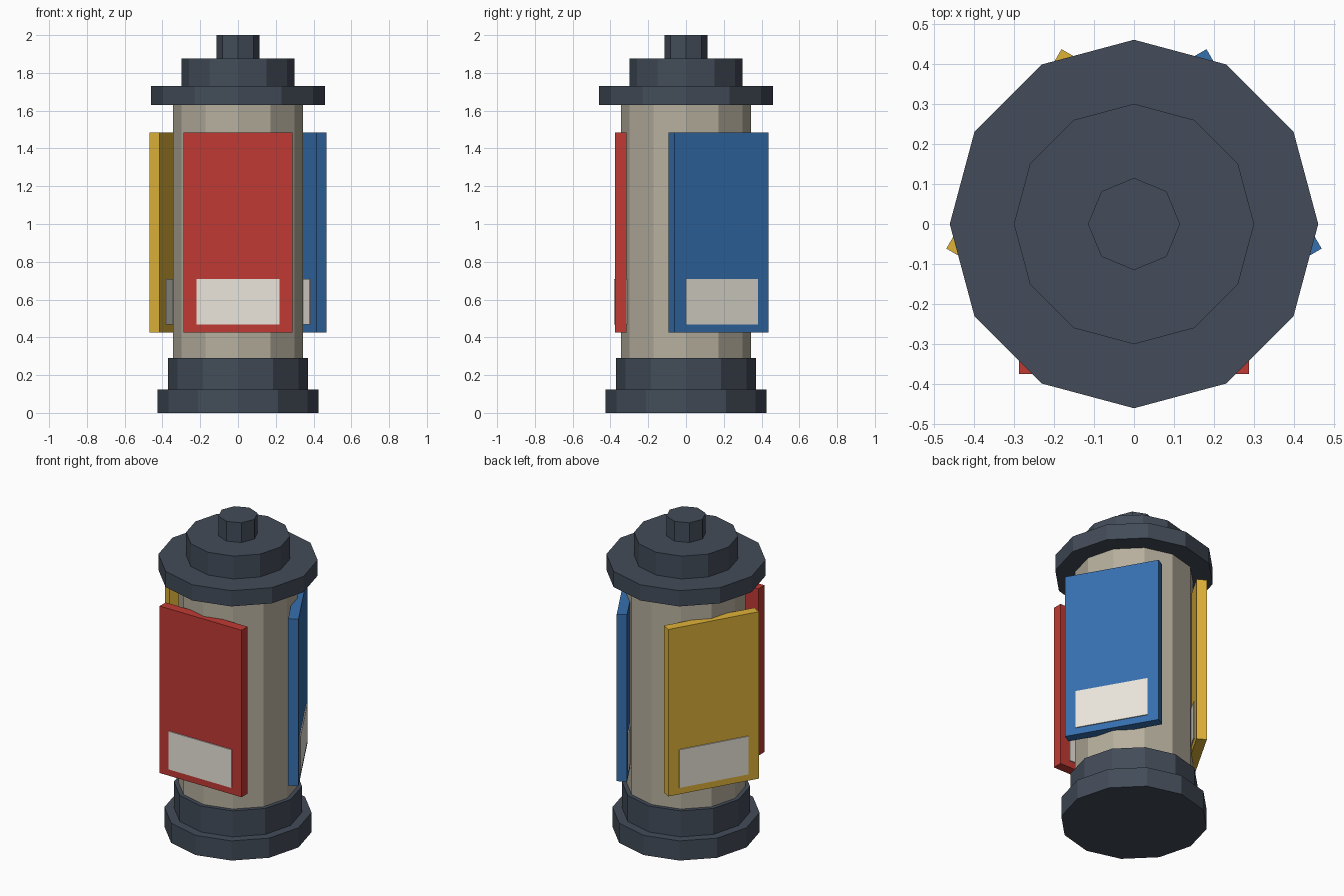
import bpy
from math import radians
from mathutils import Matrix

if "Cube" in bpy.data.objects:
    bpy.data.objects.remove(bpy.data.objects["Cube"])


def material(name, rgb):
    mat = bpy.data.materials.new(name)
    mat.diffuse_color = (*rgb, 1)
    mat.use_nodes = True
    mat.node_tree.nodes["Principled BSDF"].inputs["Base Color"].default_value = mat.diffuse_color
    return mat


dark = material("dark_metal", (0.056, 0.072, 0.10))
stone = material("stone", (0.47, 0.43, 0.34))
paper = material("paper", (0.83, 0.79, 0.71))
red = material("red", (0.53, 0.042, 0.034))
blue = material("blue", (0.037, 0.16, 0.43))
yellow = material("yellow", (0.74, 0.45, 0.04))


def drum(name, sides, radius, z0, z1, mat):
    bpy.ops.mesh.primitive_cylinder_add(vertices=sides, radius=radius, depth=z1 - z0,
                                        location=(0, 0, (z0 + z1) / 2))
    ob = bpy.context.object
    ob.name = name
    ob.data.materials.append(mat)


def board(name, width, depth, z0, z1, angle, mat):
    # Box hung on the front of the column, then turned about the z axis
    bpy.ops.mesh.primitive_cube_add(size=1)
    ob = bpy.context.object
    ob.name = name
    ob.data.transform(Matrix.Rotation(radians(angle), 4, "Z")
                      @ Matrix.Translation((0, -0.345, (z0 + z1) / 2))
                      @ Matrix.Diagonal((width, depth, z1 - z0, 1)))
    ob.data.materials.append(mat)


# Stepped base, column and stepped cap
drum("base_foot", 12, 0.425, 0.0, 0.125, dark)
drum("base_step", 12, 0.37, 0.125, 0.29, dark)
drum("column", 12, 0.345, 0.29, 1.63, stone)
drum("cap_brim", 12, 0.46, 1.63, 1.73, dark)
drum("cap_step", 12, 0.30, 1.73, 1.875, dark)
drum("cap_knob", 8, 0.115, 1.875, 2.0, dark)

# Three poster boards, each with a paper label running through it
for color, angle, mat in (("red", 0, red), ("blue", 120, blue), ("yellow", 240, yellow)):
    board(color + "_poster", 0.575, 0.06, 0.425, 1.485, angle, mat)
    board(color + "_poster_label", 0.44, 0.072, 0.468, 0.71, angle, paper)
